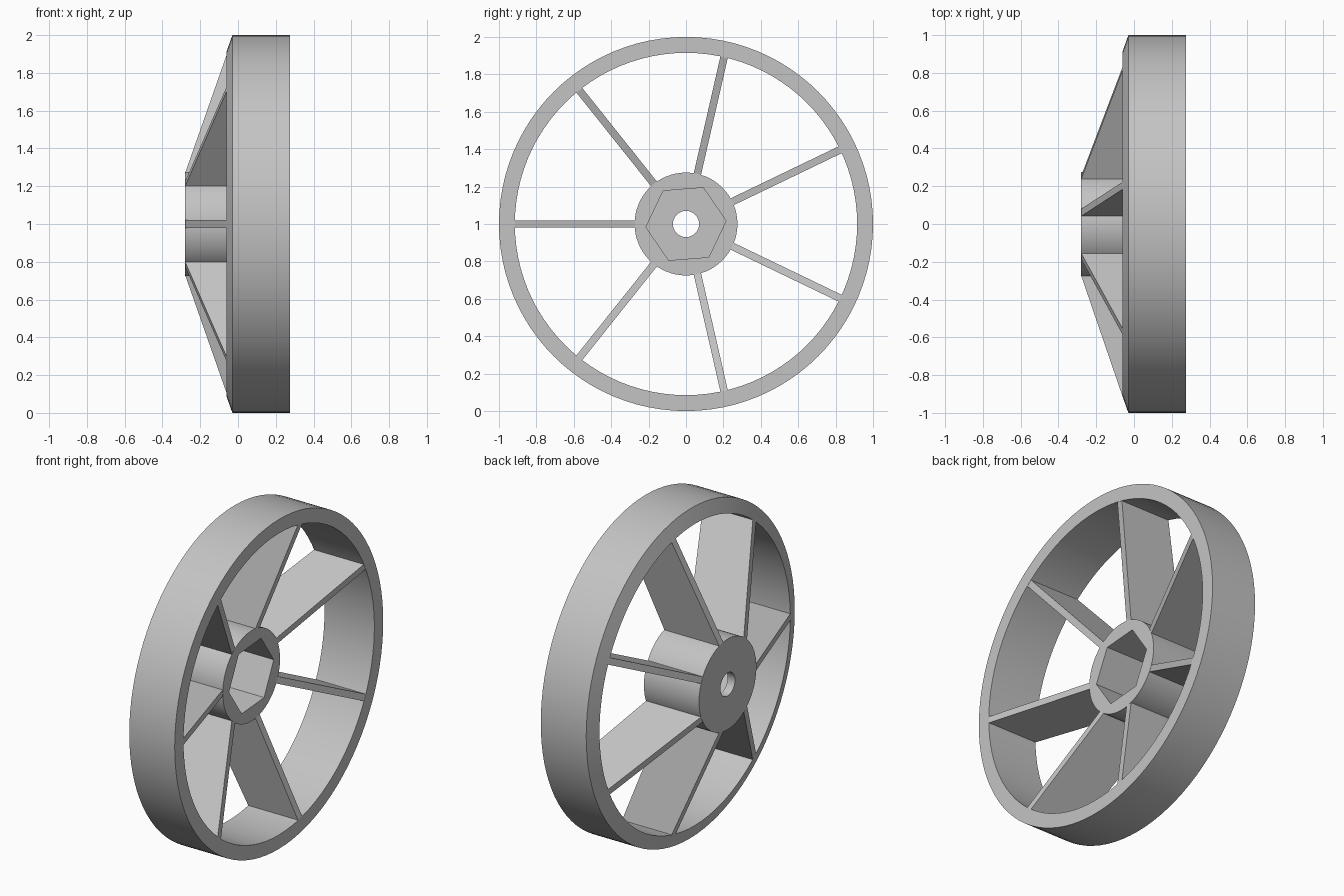
import bpy, bmesh, math
from mathutils import Vector, Matrix

cube = bpy.data.objects.get("Cube")
if cube:
    bpy.data.objects.remove(cube, do_unlink=True)

CENTRE = Vector((0, 0, 1))
HUB_R, RIM_IN, RIM_OUT = 0.275, 0.915, 1.0
HUB_BACK, HUB_FRONT = -0.28, 0.09
SPOKES, THICK = 7, 0.04

grey = bpy.data.materials.new("plain grey")
grey.use_nodes = True
colour = (0.55, 0.55, 0.55, 1)
grey.diffuse_color = colour
grey.node_tree.nodes["Principled BSDF"].inputs["Base Color"].default_value = colour


def make(name, bm):
    bmesh.ops.recalc_face_normals(bm, faces=bm.faces)
    mesh = bpy.data.meshes.new(name)
    bm.to_mesh(mesh)
    bm.free()
    obj = bpy.data.objects.new(name, mesh)
    obj.location = CENTRE
    mesh.materials.append(grey)
    bpy.context.collection.objects.link(obj)
    return obj


def activate(obj):
    bpy.ops.object.select_all(action='DESELECT')
    obj.select_set(True)
    bpy.context.view_layer.objects.active = obj


def smooth(obj):
    activate(obj)
    bpy.ops.object.shade_smooth_by_angle(angle=math.radians(30))


def prism(name, radius, x0, x1, sides, turn=0):
    """Regular prism along x; turn is the angle of its first corner from +y."""
    bm = bmesh.new()
    ring = [bm.verts.new((x0, radius * math.cos(a), radius * math.sin(a)))
            for a in (turn + math.tau * i / sides for i in range(sides))]
    face = bm.faces.new(ring)
    out = bmesh.ops.extrude_face_region(bm, geom=[face])["geom"]
    moved = [v for v in out if isinstance(v, bmesh.types.BMVert)]
    bmesh.ops.translate(bm, vec=(x1 - x0, 0, 0), verts=moved)
    return make(name, bm)


# Rim: lathed section with a dished back edge
bm = bmesh.new()
section = [(-0.03, RIM_OUT), (0.275, RIM_OUT), (0.275, RIM_IN), (-0.06, RIM_IN)]
verts = [bm.verts.new((x, r, 0)) for x, r in section]
edges = [bm.edges.new((verts[i], verts[(i + 1) % 4])) for i in range(4)]
bmesh.ops.spin(bm, geom=verts + edges, axis=(1, 0, 0), cent=(0, 0, 0),
               angle=math.tau, steps=96)
bmesh.ops.remove_doubles(bm, verts=bm.verts, dist=0.0005)
smooth(make("rim", bm))

# Hub: barrel with a hexagonal socket and an axle hole
hub = prism("hub", HUB_R, HUB_BACK, HUB_FRONT, 64)
cutters = [prism("socket_cutter", 0.215, HUB_BACK + 0.05, 0.3, 6, math.radians(4.5)),
           prism("axle_cutter", 0.07, -0.5, 0.5, 40)]
for cutter in cutters:
    cutter.hide_render = True
    mod = hub.modifiers.new("cut", 'BOOLEAN')
    mod.operation = 'DIFFERENCE'
    mod.solver = 'EXACT'
    mod.object = cutter
    activate(hub)
    bpy.ops.object.modifier_apply(modifier=mod.name)
    bpy.data.objects.remove(cutter, do_unlink=True)
smooth(hub)

# Spokes: tapered plates, ends sunk into hub and rim
plate = [(HUB_BACK + 0.001, 0.25), (HUB_BACK + 0.001, HUB_R), (-0.06, RIM_IN),
         (-0.04, 0.95), (0.26, 0.95), (0.274, RIM_IN),
         (HUB_FRONT - 0.001, HUB_R), (HUB_FRONT - 0.001, 0.25)]
for k in range(SPOKES):
    bm = bmesh.new()
    face = bm.faces.new([bm.verts.new((x, r, -THICK / 2)) for x, r in plate])
    out = bmesh.ops.extrude_face_region(bm, geom=[face])["geom"]
    bmesh.ops.translate(bm, vec=(0, 0, THICK),
                        verts=[v for v in out if isinstance(v, bmesh.types.BMVert)])
    turn = Matrix.Rotation(math.pi + math.tau * k / SPOKES, 3, 'X')
    bmesh.ops.rotate(bm, matrix=turn, cent=(0, 0, 0), verts=bm.verts)
    make(f"spoke_{k + 1}", bm)
